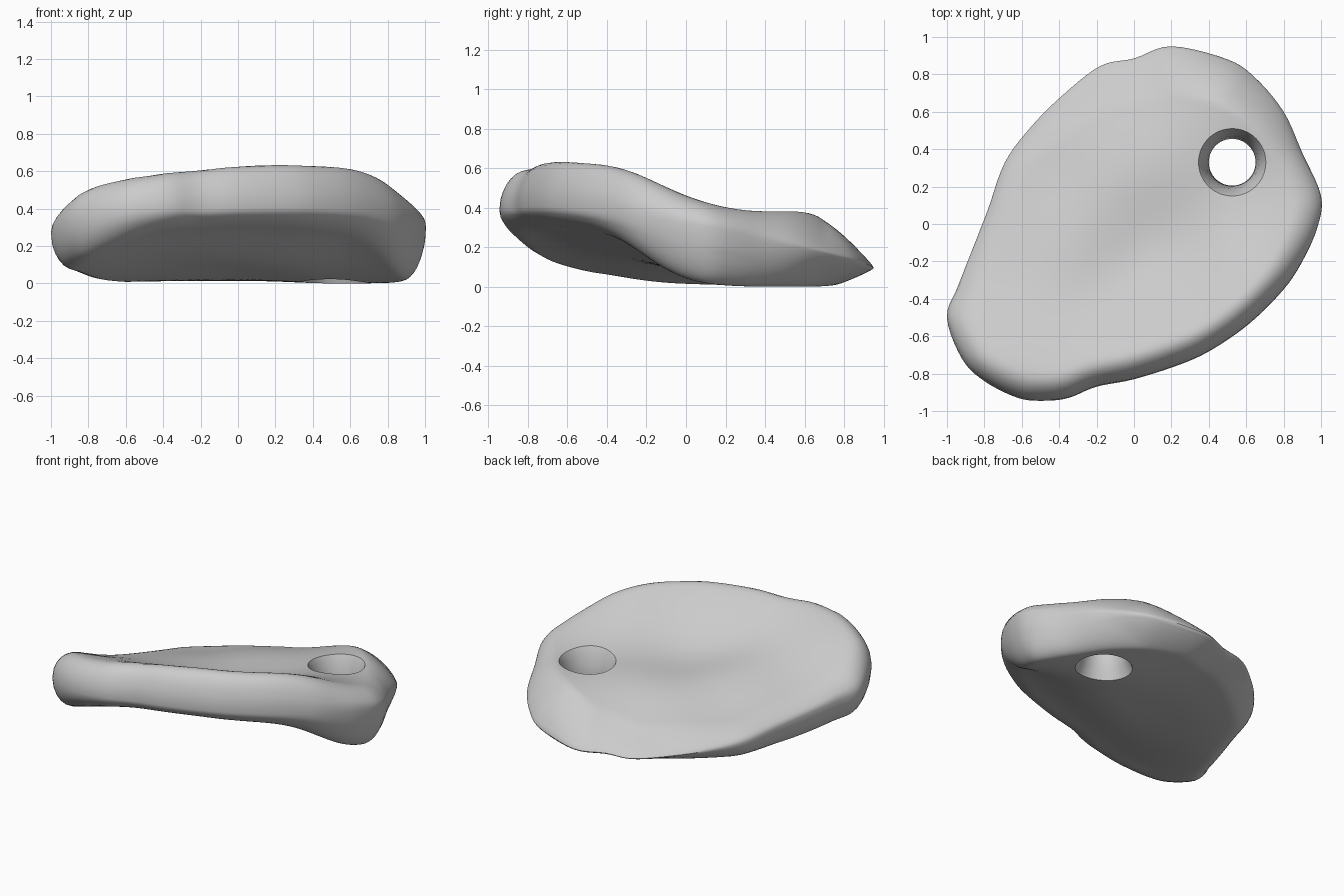
import bpy, bmesh, math
from mathutils import Vector
from mathutils.kdtree import KDTree

cube = bpy.data.objects.get("Cube")
if cube:
    bpy.data.objects.remove(cube)

# Plan outline of the slab, clockwise from the back
OUTLINE = [(.2, .95), (.5, .88), (.65, .78), (.8, .6), (.9, .38), (1, .15), (.98, -.02),
           (.9, -.2), (.8, -.35), (.62, -.53), (.42, -.67), (.25, -.75), (0, -.83),
           (-.2, -.87), (-.35, -.93), (-.48, -.945), (-.62, -.93), (-.8, -.84),
           (-.92, -.72), (-1, -.5), (-.94, -.33), (-.85, -.1), (-.78, .08), (-.69, .33),
           (-.55, .52), (-.38, .69), (-.18, .845), (0, .885)]
# Tilted, dished plate: x, y, upper height, lower height
PLATE = [
    # raised front and right border
    (-.8, -.7, .52, .14), (-.55, -.8, .57, .25), (-.15, -.75, .63, .31),
    (.2, -.62, .64, .31), (.5, -.5, .65, .3), (.68, -.3, .6, .23),
    (.82, -.05, .49, .07), (.88, .15, .42, .02),
    # low back and left border
    (.75, .4, .39, .01), (.65, .62, .39, .01), (.45, .72, .37, .01), (.15, .8, .25, .02),
    (-.15, .7, .21, .02), (-.4, .45, .23, .02), (-.6, .15, .26, .02),
    (-.75, -.15, .31, .03), (-.85, -.45, .4, .08),
    # middle
    (-.5, -.45, .45, .15), (-.4, -.1, .37, .08), (-.1, .3, .33, .04), (.2, .5, .34, .02),
    (.5, .3, .39, .01), (.4, 0, .42, .08), (0, 0, .36, .09), (-.15, -.4, .45, .18),
    (.3, -.3, .49, .19)]
HOLE = Vector((.525, .33))
HOLE_R = .18
RINGS = 26


def closed_spline(pts, steps):
    out = []
    n = len(pts)
    for i in range(n):
        a, b, c, d = (Vector(pts[(i + k) % n]) for k in (-1, 0, 1, 2))
        for k in range(steps):
            t = k / steps
            out.append(.5 * (2 * b + (c - a) * t + (2 * a - 5 * b + 4 * c - d) * t * t
                             + (3 * b - a - 3 * c + d) * t ** 3))
    return out


rim = closed_spline(OUTLINE, 5)
tree = KDTree(len(rim) * 4)
for i, p in enumerate(rim):
    q = rim[(i + 1) % len(rim)]
    for k in range(4):
        tree.insert(p.lerp(q, k / 4).to_3d(), i)
tree.balance()


def blend(x, y, values):
    total = weight = 0
    for row, value in zip(PLATE, values):
        w = math.exp(-((x - row[0]) ** 2 + (y - row[1]) ** 2) / .1)
        total += w * value
        weight += w
    return total / weight


def sharpened(column):
    # offset the heights so that the smooth blend still reaches them
    values = [row[column] for row in PLATE]
    for step in range(8):
        values = [v + row[column] - blend(row[0], row[1], values)
                  for v, row in zip(values, PLATE)]
    return values


UPPER, LOWER = sharpened(2), sharpened(3)


def edge_height(p):
    return .26 + .07 * p.x - .18 * p.y


def surface(p, top):
    # round each face down to the rim, with a long chamfer at the back
    inset = tree.find(p.to_3d())[2]
    back = min(max((p.y - .3) / .4, 0), 1)
    width = .15 + .1 * back if top else .13 + .06 * back
    power = 1.9 - .6 * back
    t = 1 - min(inset / width, 1)
    mid = edge_height(p)
    face = blend(p.x, p.y, UPPER if top else LOWER)
    return mid + (face - mid) * (1 - t ** power) ** (1 / power)


# Closed loop of sections: upper face, rim, under face, hole wall
bm = bmesh.new()
sections = []
fracs = [1 - (1 - k / RINGS) ** 1.6 for k in range(RINGS)]
for p in rim:
    out = (p - HOLE).normalized()
    inner = HOLE + out * HOLE_R
    track = [inner.lerp(p, f) for f in fracs]
    loop = [(q.x, q.y, surface(q, True)) for q in track]
    loop.append((p.x, p.y, edge_height(p)))
    loop += [(q.x, q.y, surface(q, False)) for q in reversed(track)]
    low, high = loop[-1][2], loop[0][2]
    for r, t in ((.15, .2), (.125, .42), (.14, .7), (.165, .92)):
        q = HOLE + out * r
        loop.append((q.x, q.y, low + (high - low) * t))
    sections.append([bm.verts.new(c) for c in loop])

count = len(sections[0])
for i, a in enumerate(sections):
    b = sections[(i + 1) % len(sections)]
    for j in range(count):
        k = (j + 1) % count
        bm.faces.new((a[j], a[k], b[k], b[j]))
bmesh.ops.recalc_face_normals(bm, faces=bm.faces)
base = min(v.co.z for v in bm.verts)
bmesh.ops.translate(bm, verts=bm.verts, vec=(0, 0, -base))

mesh = bpy.data.meshes.new("pierced_slab")
bm.to_mesh(mesh)
bm.free()
slab = bpy.data.objects.new("pierced_slab", mesh)
bpy.context.collection.objects.link(slab)

# Plain grey
grey = bpy.data.materials.new("light_grey")
grey.use_nodes = True
colour = (.6, .6, .6, 1)
grey.diffuse_color = colour
grey.node_tree.nodes["Principled BSDF"].inputs["Base Color"].default_value = colour
mesh.materials.append(grey)

bpy.context.view_layer.objects.active = slab
slab.select_set(True)
bpy.ops.object.shade_smooth_by_angle(angle=math.radians(40))
